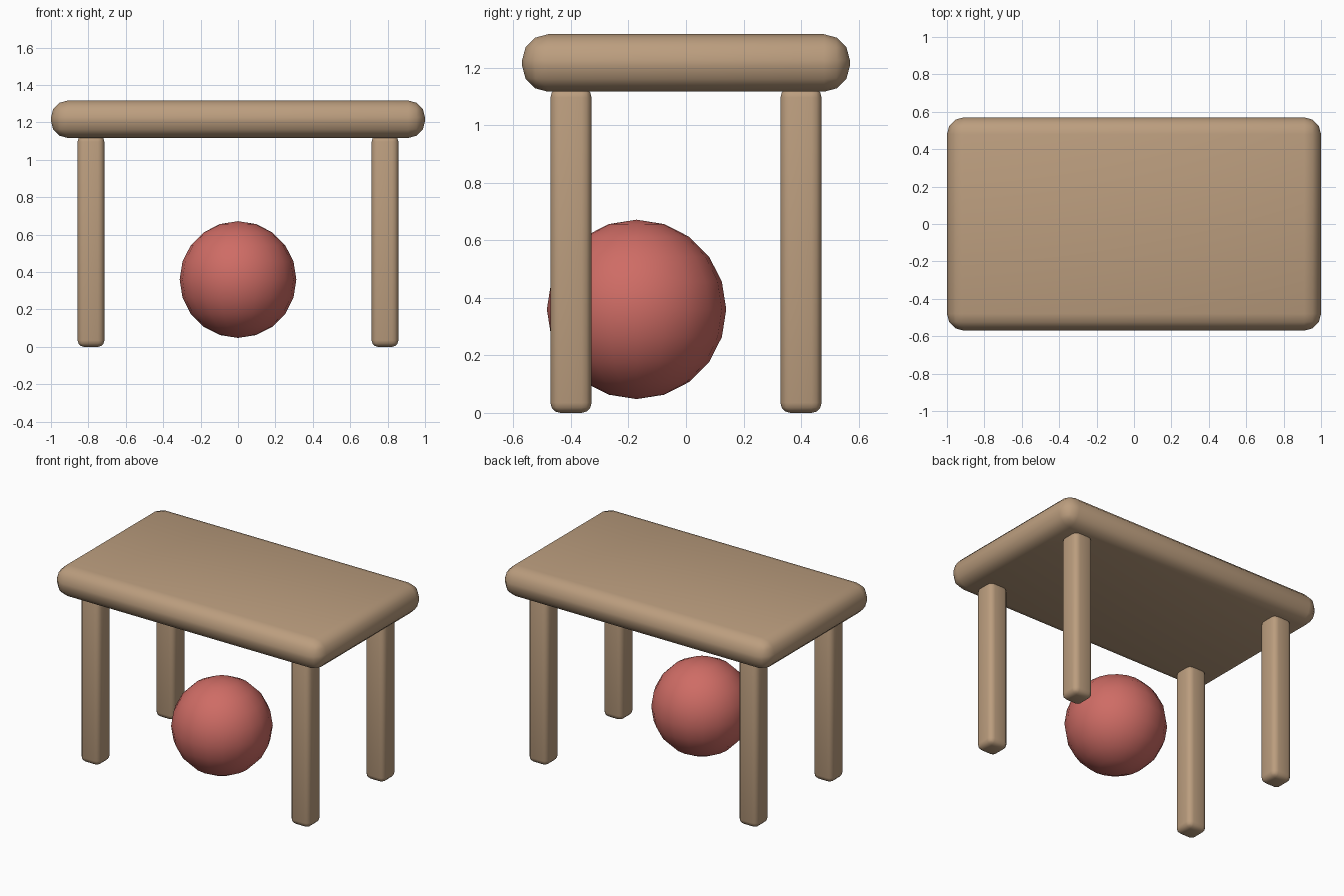
import bpy

if "Cube" in bpy.data.objects:
    bpy.data.objects.remove(bpy.data.objects["Cube"])


def material(name, color):
    mat = bpy.data.materials.new(name)
    mat.diffuse_color = color
    mat.use_nodes = True
    mat.node_tree.nodes["Principled BSDF"].inputs["Base Color"].default_value = mat.diffuse_color
    return mat


wood = material("wood", (0.50, 0.34, 0.21, 1))
red = material("red", (0.62, 0.15, 0.13, 1))


def rounded_box(name, center, size, radius):
    bpy.ops.mesh.primitive_cube_add(size=1, location=center)
    obj = bpy.context.object
    obj.name = name
    obj.scale = size
    bpy.ops.object.transform_apply(location=False, rotation=False, scale=True)
    bevel = obj.modifiers.new("rounding", 'BEVEL')
    bevel.width = radius
    bevel.segments = 3
    obj.data.materials.append(wood)
    bpy.ops.object.shade_smooth()
    return obj


# Table top
rounded_box("table_top", (0, 0, 1.217), (2.0, 1.14, 0.2), 0.09)

# Four legs, tops tucked slightly into the table top
for y, depth in ((-0.4, "front"), (0.4, "back")):
    for x, side in ((-0.786, "left"), (0.786, "right")):
        rounded_box(f"{depth}_{side}_leg", (x, y, 0.566), (0.143, 0.143, 1.132), 0.035)

# Ball under the table, hovering just above the ground
bpy.ops.mesh.primitive_uv_sphere_add(segments=20, ring_count=10, radius=0.312,
                                     location=(0, -0.172, 0.36))
ball = bpy.context.object
ball.name = "ball"
ball.data.materials.append(red)
bpy.ops.object.shade_smooth()
